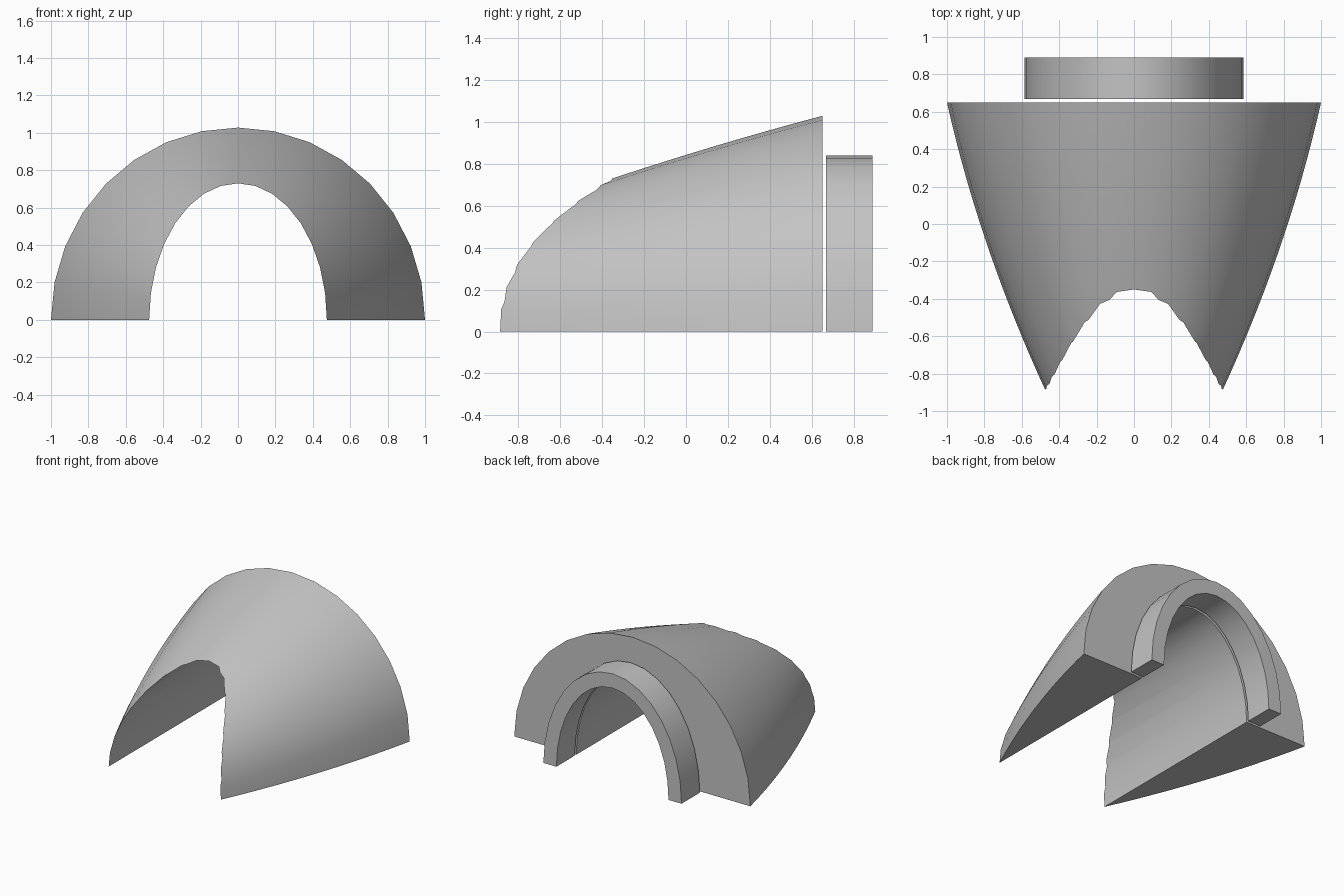
import bpy, bmesh, math

cube = bpy.data.objects.get("Cube")
if cube:
    bpy.data.objects.remove(cube, do_unlink=True)

grey = bpy.data.materials.new("plain grey")
grey.use_nodes = True
grey.diffuse_color = (0.55, 0.55, 0.55, 1)
grey.node_tree.nodes["Principled BSDF"].inputs["Base Color"].default_value = (0.55, 0.55, 0.55, 1)

SEGMENTS = 16
TUNNEL = (0.475, 0.73)
COLLAR = (0.585, 0.84)
BACK, FRONT = 0.65, -1.0


def arch(width, height):
    """Half ellipse standing on the ground, as x, z pairs."""
    angles = [math.pi * i / SEGMENTS for i in range(SEGMENTS + 1)]
    return [(width * math.cos(a), height * math.sin(a)) for a in angles]


def loft(name, sections):
    """Solid through a list of (y, closed outline) sections."""
    bm = bmesh.new()
    rings = [[bm.verts.new((x, y, z)) for x, z in outline] for y, outline in sections]
    count = len(rings[0])
    for a, b in zip(rings, rings[1:]):
        for i in range(count):
            j = (i + 1) % count
            bm.faces.new((a[i], a[j], b[j], b[i]))
    bm.faces.new(rings[0])
    bm.faces.new(rings[-1])
    bmesh.ops.recalc_face_normals(bm, faces=bm.faces)
    mesh = bpy.data.meshes.new(name)
    bm.to_mesh(mesh)
    bm.free()
    mesh.materials.append(grey)
    obj = bpy.data.objects.new(name, mesh)
    bpy.context.collection.objects.link(obj)
    return obj


def select_only(obj):
    bpy.ops.object.select_all(action='DESELECT')
    obj.select_set(True)
    bpy.context.view_layer.objects.active = obj


# Tapering hood, curving inward toward the front
hood_sections = []
STEPS = 16
for i in range(STEPS + 1):
    u = (BACK - FRONT) * i / STEPS
    width = 1 - 0.2235 * u - 0.077 * u * u
    height = 1.028 - 0.265 * u - 0.033 * u * u
    hood_sections.append((BACK - u, arch(width, height)))
hood = loft("hood", hood_sections)

# Straight arched tunnel cut through the hood
w = TUNNEL[0]
outline = arch(*TUNNEL) + [(-w, -0.3), (w, -0.3)]
cutter = loft("tunnel_cutter", [(-1.5, outline), (1.5, outline)])
cutter.hide_render = True
cut = hood.modifiers.new("tunnel", 'BOOLEAN')
cut.operation = 'DIFFERENCE'
cut.solver = 'EXACT'
cut.object = cutter
select_only(hood)
bpy.ops.object.modifier_apply(modifier=cut.name)
bpy.data.objects.remove(cutter, do_unlink=True)

# Arched collar just behind the hood
outline = arch(*COLLAR) + arch(*TUNNEL)[::-1]
collar = loft("collar", [(0.668, outline), (0.89, outline)])

for part in (hood, collar):
    select_only(part)
    bpy.ops.object.shade_smooth_by_angle(angle=math.radians(30))
